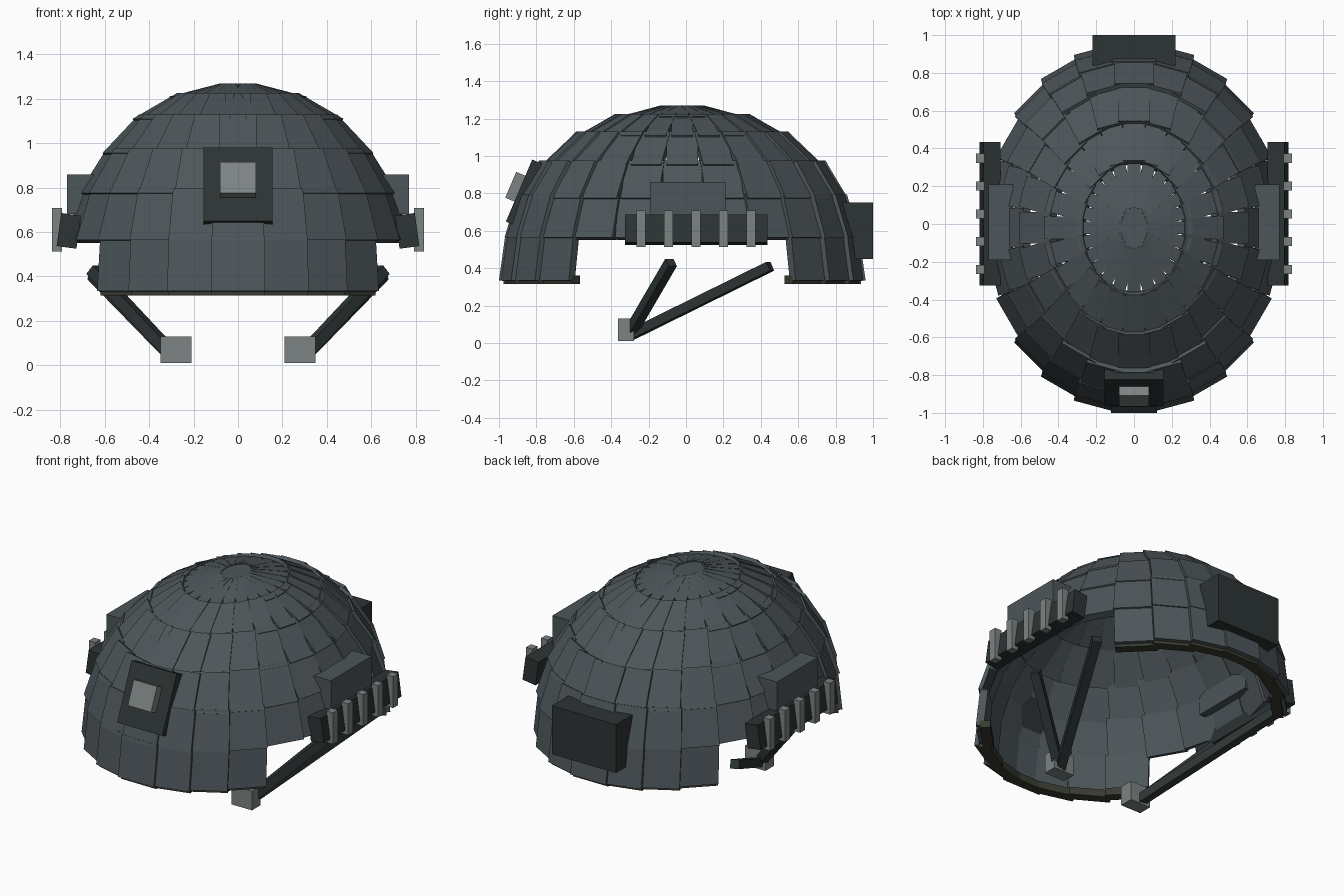
import bpy, bmesh, math
from mathutils import Vector, Matrix

if "Cube" in bpy.data.objects:
    bpy.data.objects.remove(bpy.data.objects["Cube"])

SEGS, CY = 24, -0.02


def material(name, col):
    m = bpy.data.materials.new(name)
    m.diffuse_color = (*col, 1)
    m.use_nodes = True
    m.node_tree.nodes["Principled BSDF"].inputs["Base Color"].default_value = m.diffuse_color
    return m


SHELL = material("shell_grey", (0.075, 0.093, 0.102))
DARK = material("dark_fittings", (0.026, 0.033, 0.034))
LIGHT = material("light_fittings", (0.2, 0.23, 0.225))
RIM = material("rim_trim", (0.04, 0.045, 0.03))


def finish(bm, name, mat):
    bmesh.ops.recalc_face_normals(bm, faces=bm.faces[:])
    me = bpy.data.meshes.new(name)
    bm.to_mesh(me)
    bm.free()
    me.materials.append(mat)
    ob = bpy.data.objects.new(name, me)
    bpy.context.collection.objects.link(ob)
    return ob


def box(name, loc, size, mat, rot=None):
    bm = bmesh.new()
    m = Matrix.Translation(loc) @ (rot or Matrix()) @ Matrix.Diagonal((*size, 1))
    bmesh.ops.create_cube(bm, size=1, matrix=m)
    return finish(bm, name, mat)


def plate(bm, a, low, high, hw, thick):
    """Slab lying along the dome at angle a, from the low to the high ring."""
    t = Vector((math.cos(a), math.sin(a), 0))
    pts = [Vector((r[1] * math.sin(a), CY - r[2] * math.cos(a), r[0])) for r in (low, high)]
    n = t.cross(pts[1] - pts[0]).normalized()
    if n.dot(Vector((math.sin(a), -math.cos(a), 0.3))) < 0:
        n = -n
    vs = []
    for off in (0, -thick):
        for p, s in ((pts[0], -1), (pts[0], 1), (pts[1], 1), (pts[1], -1)):
            vs.append(bm.verts.new(p + t * hw * s + n * off))
    for f in ((0, 1, 2, 3), (4, 5, 6, 7), (0, 1, 5, 4), (1, 2, 6, 5), (2, 3, 7, 6), (3, 0, 4, 7)):
        bm.faces.new([vs[i] for i in f])


def ring(name, low, high, mat, thick=0.045, cut=False, over=1.08):
    bm = bmesh.new()
    hw = (low[1] + low[2] + high[1] + high[2]) / 4 * math.pi / SEGS * over
    for k in range(SEGS):
        # the lowest ring is left open above the ears
        if cut and 3 < k % 12 < 9:
            continue
        plate(bm, k * 2 * math.pi / SEGS, low, high, hw, thick)
    return finish(bm, name, mat)


# dome shell: rings of flat plates given as (z, half width, half depth)
ring("shell_ring_1", (0.335, 0.775, 0.98), (0.585, 0.755, 0.945), SHELL, cut=True)
ring("shell_ring_2", (0.565, 0.775, 0.95), (0.795, 0.695, 0.88), SHELL)
ring("shell_ring_3", (0.775, 0.715, 0.885), (0.975, 0.585, 0.765), SHELL)
ring("shell_ring_4", (0.955, 0.61, 0.75), (1.13, 0.44, 0.565), SHELL)
ring("shell_ring_5", (1.11, 0.475, 0.56), (1.225, 0.27, 0.355), SHELL, 0.04)
ring("shell_ring_6", (1.21, 0.31, 0.34), (1.27, 0.07, 0.11), SHELL, 0.035, over=1.25)

# crown cap closing the top
bm = bmesh.new()
bmesh.ops.create_cone(bm, cap_ends=True, segments=24, radius1=1, radius2=1, depth=1,
                      matrix=Matrix.Translation((0, CY, 1.252)) @ Matrix.Diagonal((0.075, 0.115, 0.03, 1)))
finish(bm, "crown_cap", SHELL)

# trim under the lower edge
ring("rim_trim", (0.315, 0.755, 0.955), (0.36, 0.755, 0.955), RIM, 0.06, cut=True)

# front mount: tilted plate with a small block
tilt = Matrix.Rotation(math.radians(-23), 4, 'X')
box("front_mount_plate", (0, -0.865, 0.803), (0.31, 0.06, 0.36), DARK, tilt)
box("front_mount_block", (0, -0.905, 0.832), (0.16, 0.07, 0.15), LIGHT, tilt)

# rear battery box
box("rear_box", (0, 0.92, 0.60), (0.44, 0.16, 0.30), DARK)


def strap(name, p, q, w, mat):
    d = Vector(q) - Vector(p)
    return box(name, (Vector(p) + Vector(q)) / 2, (w, w, d.length), mat,
               d.to_track_quat('Z', 'Y').to_matrix().to_4x4())


# side fittings, mirrored left and right
for s, side in ((-1, "left"), (1, "right")):
    lean = Matrix.Rotation(math.radians(-8 * s), 4, 'Y')
    box(f"ear_block_{side}", (s * 0.705, 0.01, 0.77), (0.13, 0.40, 0.18), SHELL)
    box(f"rail_{side}", (s * 0.762, 0.055, 0.605), (0.09, 0.76, 0.15), DARK, lean)
    for i in range(5):
        box(f"rail_tab_{side}_{i + 1}", (s * 0.815, -0.24 + i * 0.147, 0.61),
            (0.045, 0.048, 0.195), LIGHT)
    low = (s * 0.285, -0.31, 0.035)
    strap(f"front_strap_{side}", low, (s * 0.655, -0.08, 0.43), 0.052, DARK)
    strap(f"back_strap_{side}", low, (s * 0.65, 0.45, 0.41), 0.052, DARK)
    box(f"chin_buckle_{side}", (s * 0.28, -0.32, 0.07), (0.14, 0.085, 0.12), LIGHT)
